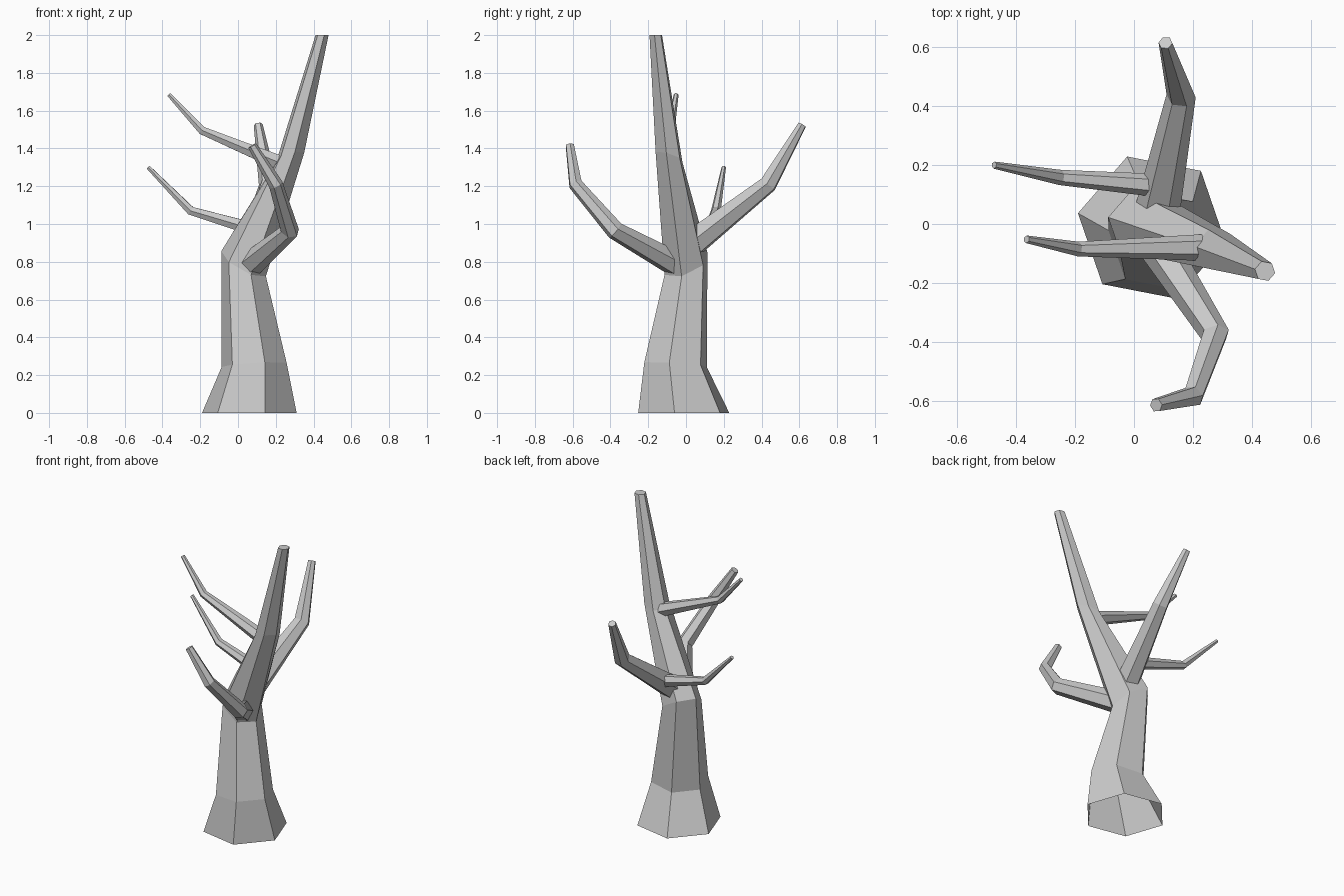
import bpy, bmesh
from math import cos, sin, radians
from mathutils import Vector

if "Cube" in bpy.data.objects:
    bpy.data.objects.remove(bpy.data.objects["Cube"])

SIDES = 6


def loft(name, rings, cap_start=False):
    """Skin a list of equal-sided rings into one flat-faced tube with a capped tip."""
    bm = bmesh.new()
    loops = [[bm.verts.new(p) for p in ring] for ring in rings]
    for a, b in zip(loops, loops[1:]):
        for i in range(SIDES):
            j = (i + 1) % SIDES
            bm.faces.new((a[i], a[j], b[j], b[i]))
    bm.faces.new(loops[-1])
    if cap_start:
        bm.faces.new(loops[0][::-1])
    bmesh.ops.recalc_face_normals(bm, faces=bm.faces)
    mesh = bpy.data.meshes.new(name)
    bm.to_mesh(mesh)
    bm.free()
    obj = bpy.data.objects.new(name, mesh)
    bpy.context.collection.objects.link(obj)
    return obj


def sloped_ring(x, y, z, r, sx, sy):
    """Hexagon seen from above, tilted by its slope along x and y."""
    pts = []
    for i in range(SIDES):
        a = radians(-11 + 360 / SIDES * i)
        dx, dy = r * cos(a), r * sin(a)
        pts.append((x + dx, y + dy, z + sx * dx + sy * dy))
    return pts


def branch(name, path):
    """Tapered limb through (x, y, z, radius) points, mitred at the elbows."""
    pts = [Vector(p[:3]) for p in path]
    dirs = [(b - a).normalized() for a, b in zip(pts, pts[1:])]
    normals = [dirs[0]] + [(a + b).normalized() for a, b in zip(dirs, dirs[1:])] + [dirs[-1]]
    u = normals[0].cross(Vector((0, 0, 1))).normalized()
    rings = []
    for k, (c, n) in enumerate(zip(pts, normals)):
        if k:
            u = normals[k - 1].rotation_difference(n) @ u
        v = n.cross(u)
        r = path[k][3]
        rings.append([c + r * (u * cos(radians(60 * i)) + v * sin(radians(60 * i)))
                      for i in range(SIDES)])
    return loft(name, rings, cap_start=True)


# Trunk flaring at the open base and running on into the leaning leader
loft("trunk", [sloped_ring(*r) for r in (
    (0.06, -0.012, 0.0, 0.255, 0, 0),
    (0.085, -0.055, 0.255, 0.175, 0.06, -0.06),
    (0.03, 0.0, 0.79, 0.12, -0.5, 0.35),
    (0.277, -0.09, 1.355, 0.075, 0.25, -0.3),
    (0.445, -0.16, 2.0, 0.035, 0, 0),
)])

# Large limbs to the front and back
branch("front_branch", [(0.06, -0.04, 0.78, 0.07), (0.275, -0.375, 0.965, 0.05),
                        (0.20, -0.585, 1.21, 0.038), (0.075, -0.615, 1.415, 0.024)])
branch("back_branch", [(0.07, 0.0, 0.87, 0.08), (0.16, 0.435, 1.21, 0.05),
                       (0.107, 0.615, 1.525, 0.024)])

# Thin limbs reaching left
branch("lower_left_branch", [(0.09, 0.13, 0.97, 0.04), (-0.25, 0.158, 1.07, 0.026),
                             (-0.475, 0.2, 1.3, 0.012)])
branch("upper_left_branch", [(0.23, -0.08, 1.32, 0.045), (-0.19, -0.085, 1.495, 0.025),
                             (-0.365, -0.052, 1.685, 0.013)])
